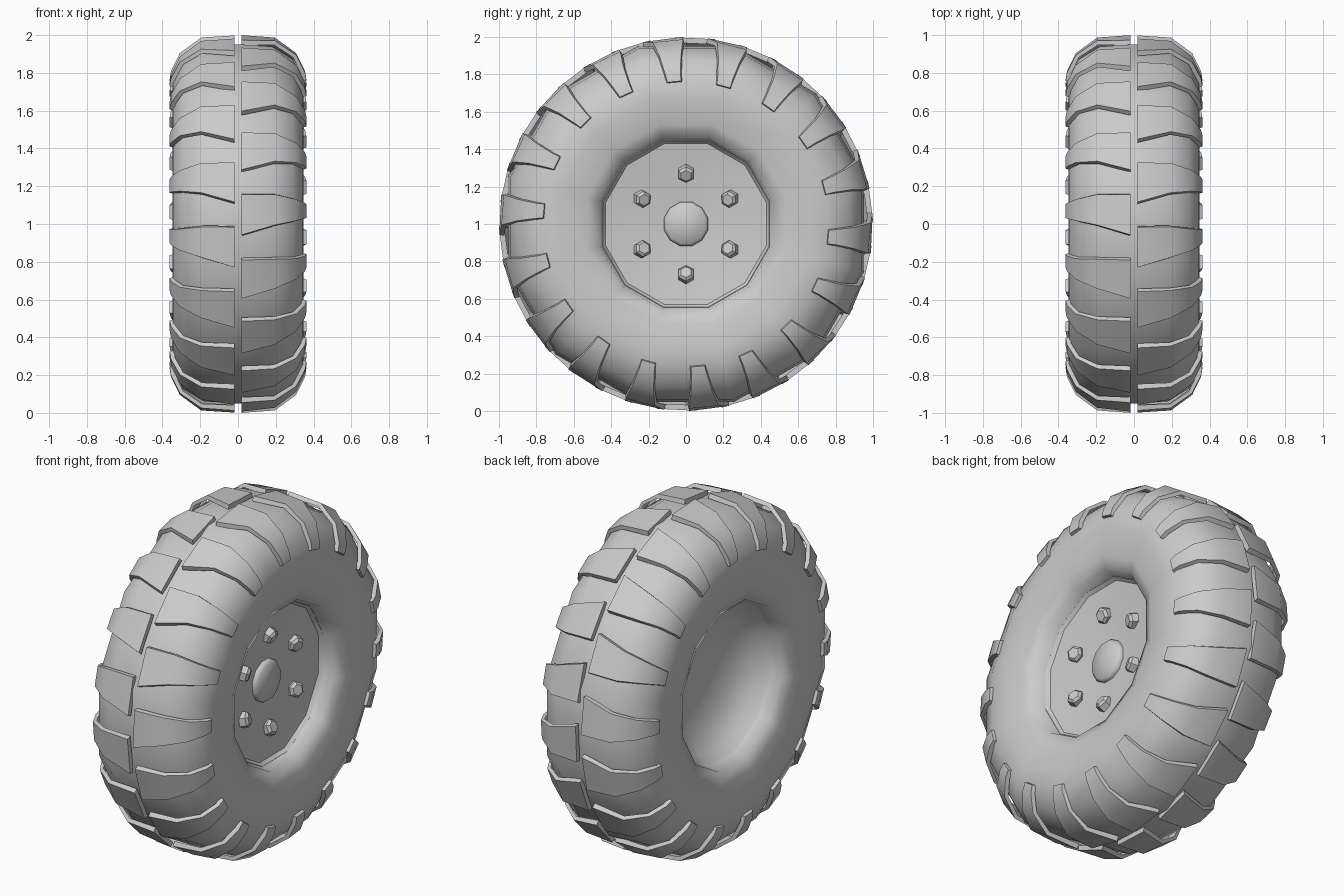
import bpy, bmesh
from math import sin, cos, radians, pi

if "Cube" in bpy.data.objects:
    bpy.data.objects.remove(bpy.data.objects["Cube"])


def polar(x, r, deg):
    """Point on the wheel: x along the axle, angle measured from the top towards +y."""
    a = radians(deg)
    return (x, r * sin(a), 1 + r * cos(a))


def finish(bm, name, angle, closed=True):
    bmesh.ops.remove_doubles(bm, verts=bm.verts, dist=1e-5)
    bmesh.ops.recalc_face_normals(bm, faces=bm.faces)
    me = bpy.data.meshes.new(name)
    bm.to_mesh(me)
    bm.free()
    ob = bpy.data.objects.new(name, me)
    bpy.context.collection.objects.link(ob)
    bpy.ops.object.select_all(action='DESELECT')
    ob.select_set(True)
    bpy.context.view_layer.objects.active = ob
    bpy.ops.object.shade_smooth_by_angle(angle=radians(angle))
    return ob


def bridge(bm, rings):
    """Skin neighbouring closed rings with quads."""
    for a, b in zip(rings, rings[1:]):
        n = len(a)
        for i in range(n):
            j = (i + 1) % n
            bm.faces.new((a[i], a[j], b[j], b[i]))


def lathe(name, profile, sides, phase, angle):
    """Turn an (x, radius) profile around the axle."""
    bm = bmesh.new()
    rings = [[bm.verts.new(polar(x, r, phase + 360 * i / sides)) for i in range(sides)]
             for x, r in profile if r > 0]
    bridge(bm, rings)
    if profile[-1][1] == 0:
        c = bm.verts.new(polar(profile[-1][0], 0, 0))
        for i in range(sides):
            bm.faces.new((rings[-1][i], rings[-1][(i + 1) % sides], c))
    return finish(bm, name, angle)


# Tyre carcass: half profile mirrored across the centre plane
half = [(.20, .455), (.30, .475), (.332, .55), (.348, .69), (.345, .79),
        (.29, .903), (.18, .972)]
lathe("tyre", half + [(0, .985)] + [(-x, r) for x, r in reversed(half)], 12, 15, 85)

# Hub disc with its raised lip, slightly dished
lathe("hub_disc", [(.19, .468), (.235, .468), (.24, .46), (.22, .445),
                   (.175, .12), (.175, 0)], 12, 15, 30)

# Hollow back of the wheel
lathe("hub_back", [(-.20, .455), (-.24, .465), (-.17, .42), (-.10, .32),
                   (-.07, .16), (-.06, 0)], 12, 15, 85)

# Centre cap
lathe("centre_cap", [(.15, .122), (.185, .122), (.203, .108), (.203, 0)], 12, 15, 60)

# Tread lugs, thin open shells: x, radius, inset along x, start and end angle
stations = [(.018, 1.0, 0, -3.6, 9.3),
            (.195, .987, .006, -.6, 9.4),
            (.308, .905, .018, .8, 8.6),
            (.355, .81, .022, 1.8, 8.2),
            (.362, .765, .022, 2.2, 8.3)]


def add_lug(bm, side, turn):
    rows = []
    for x, r, inset, a0, a1 in stations:
        drop = max(.028 - inset, .004)
        rows.append([bm.verts.new(polar(side * px, pr, turn + a)) for px, pr, a in (
            (x - inset, r - drop, a0 - .1), (x, r, a0 + .3),
            (x, r, a1 - .3), (x - inset, r - drop, a1 + .1))])
    for p, q in zip(rows, rows[1:]):
        for i in range(3):
            bm.faces.new((p[i], p[i + 1], q[i + 1], q[i]))
    bm.faces.new(rows[0])
    bm.faces.new(rows[-1])


for side, name, offset in ((1, "tread_right", -90), (-1, "tread_left", -100)):
    bm = bmesh.new()
    for k in range(18):
        add_lug(bm, side, offset + 20 * k)
    finish(bm, name, 65)

# Six hexagonal wheel nuts, leaning in towards the axle
bm = bmesh.new()
lean = radians(25)
for k in range(6):
    rings = []
    for h, r in ((-.02, .046), (.028, .046), (.042, .032)):
        ring = []
        for i in range(6):
            u, v = r * cos(i * pi / 3), r * sin(i * pi / 3)
            x = .195 + h * cos(lean) + u * sin(lean)
            out = .275 - h * sin(lean) + u * cos(lean)
            a = k * pi / 3
            ring.append(bm.verts.new((x, out * sin(a) + v * cos(a),
                                      1 + out * cos(a) - v * sin(a))))
        rings.append(ring)
    bridge(bm, rings)
    bm.faces.new(rings[-1])
finish(bm, "wheel_nuts", 25)
